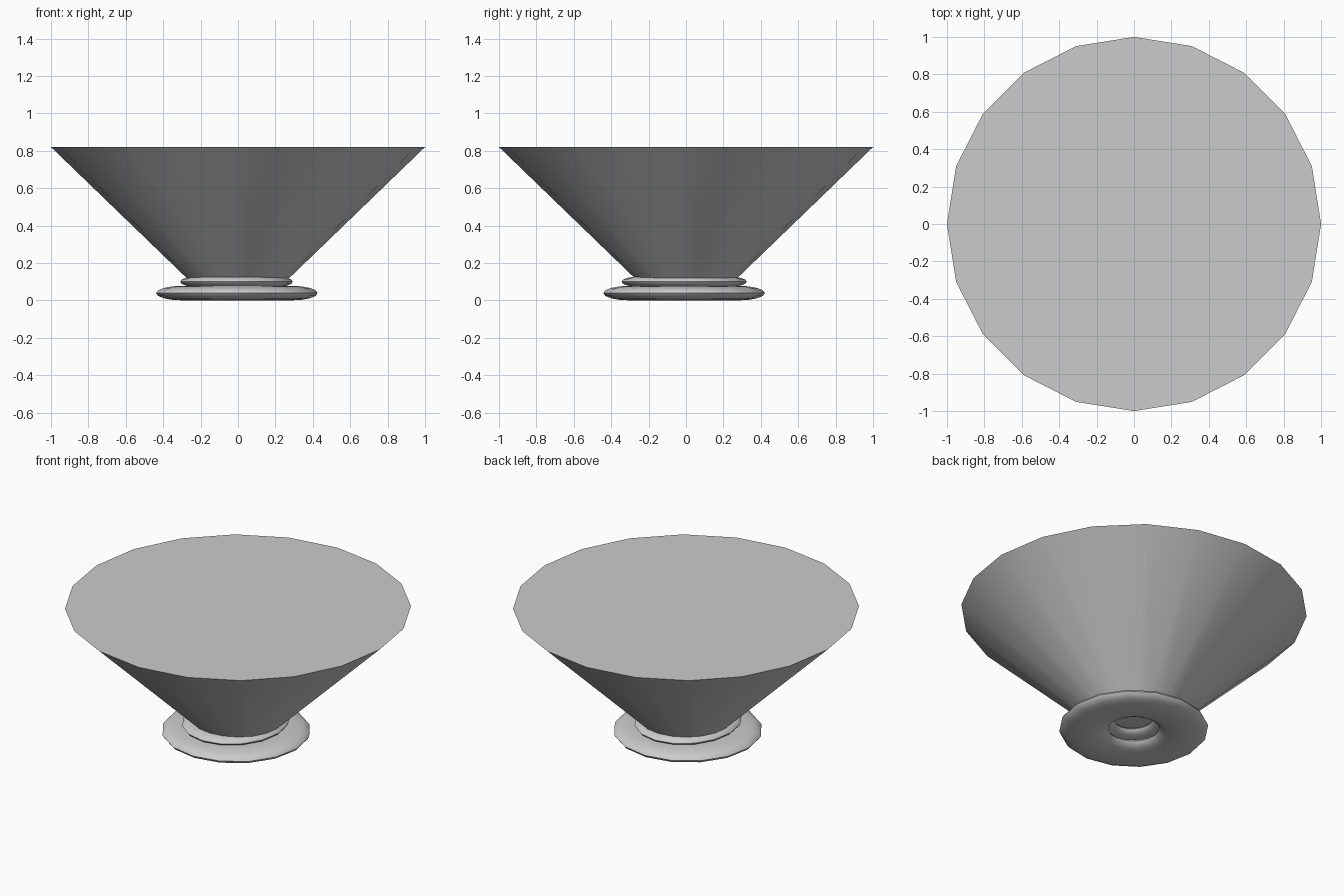
import bpy
import math

cube = bpy.data.objects.get("Cube")
if cube:
    bpy.data.objects.remove(cube, do_unlink=True)

# Single grey material
grey = bpy.data.materials.new("light_grey")
grey.use_nodes = True
colour = (0.6, 0.6, 0.6, 1)
grey.diffuse_color = colour
grey.node_tree.nodes["Principled BSDF"].inputs["Base Color"].default_value = colour


def finish(name, angle):
    obj = bpy.context.object
    obj.name = name
    obj.data.materials.append(grey)
    bpy.ops.object.transform_apply(location=False, rotation=True, scale=True)
    bpy.ops.object.shade_smooth_by_angle(angle=math.radians(angle))
    return obj


def flat_ring(name, location, major, minor, scale):
    bpy.ops.mesh.primitive_torus_add(major_segments=16, minor_segments=16,
                                     major_radius=major, minor_radius=minor,
                                     location=location)
    bpy.context.object.scale = scale
    finish(name, 60)


# Closed flaring bowl, narrow end down
BOTTOM, TOP = 0.12, 0.82
bpy.ops.mesh.primitive_cone_add(vertices=20, radius1=0.275, radius2=1.0,
                                depth=TOP - BOTTOM,
                                location=(0, 0, (TOP + BOTTOM) / 2))
finish("bowl", 30)

# Flattened foot ring and the slightly oval collar above it
flat_ring("foot_ring", (-0.006, -0.01, 0.039), 0.29, 0.142, (1, 1, 0.275))
flat_ring("collar_ring", (-0.008, -0.01, 0.1), 0.21, 0.1, (0.97, 1.08, 0.29))
